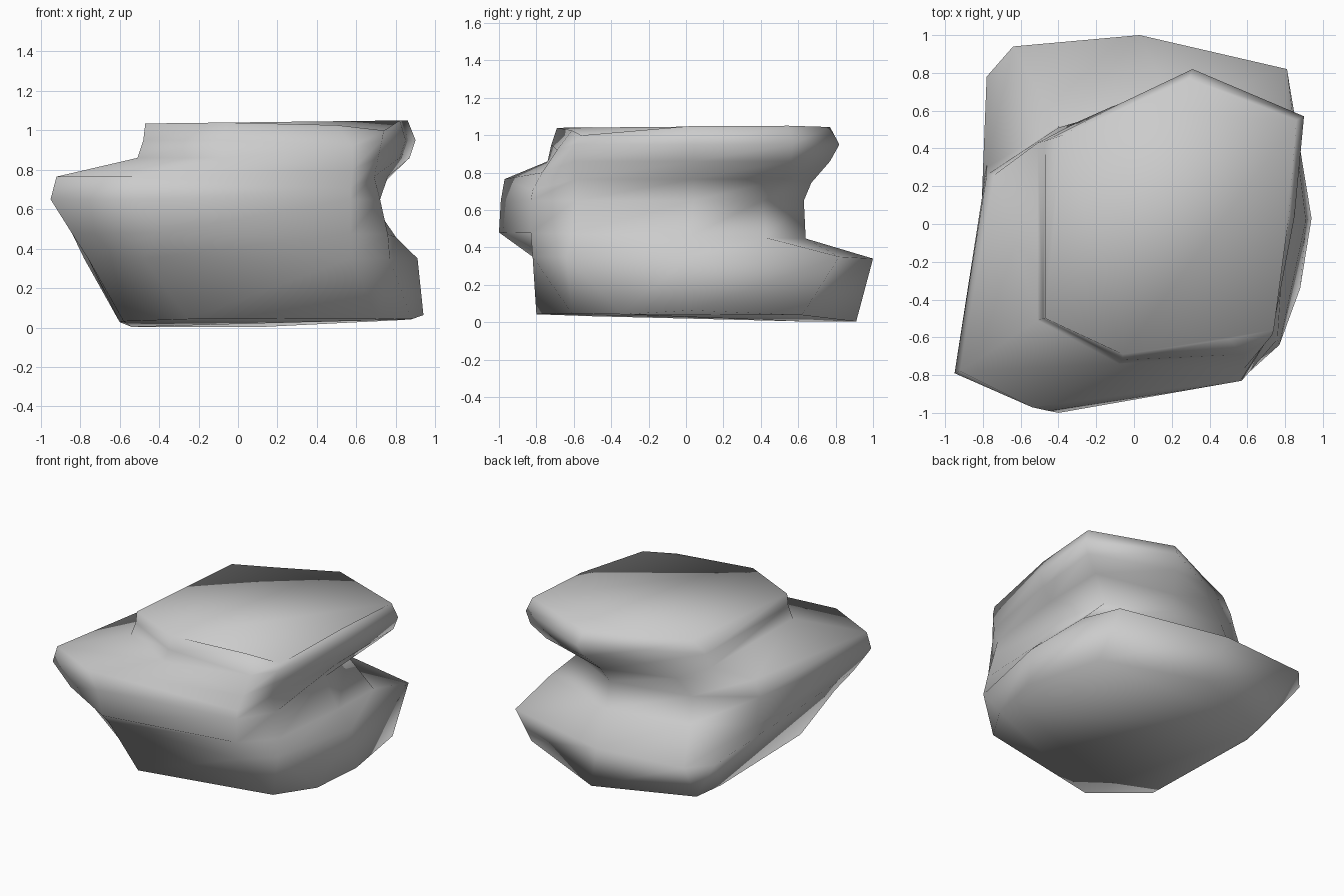
import bpy
import bmesh
from mathutils import Vector

# Remove the default cube only
default_cube = bpy.data.objects.get("Cube")
if default_cube:
    bpy.data.objects.remove(default_cube, do_unlink=True)


def make_material(name, colour):
    material = bpy.data.materials.new(name)
    material.use_nodes = True
    material.diffuse_color = colour
    shader = next(n for n in material.node_tree.nodes if n.type == "BSDF_PRINCIPLED")
    shader.inputs["Base Color"].default_value = colour
    shader.inputs["Roughness"].default_value = 0.9
    return material


def ring(outline, height, tilt_y=0.0, tilt_x=0.0):
    """Lift an outline to a height; a third number raises or lowers one corner."""
    return [Vector((x, y, height + tilt_y * y + tilt_x * x + sum(lift)))
            for x, y, *lift in outline]


def loft(name, rings, material):
    """Skin a stack of matching rings and close both ends."""
    bm = bmesh.new()
    stack = [[bm.verts.new(point) for point in points] for points in rings]
    count = len(stack[0])
    for lower, upper in zip(stack, stack[1:]):
        for i in range(count):
            j = (i + 1) % count
            bm.faces.new((lower[i], lower[j], upper[j], upper[i]))
    bm.faces.new(list(reversed(stack[0])))
    bm.faces.new(stack[-1])
    bmesh.ops.recalc_face_normals(bm, faces=bm.faces[:])
    for face in bm.faces:
        face.smooth = True
    mesh = bpy.data.meshes.new(name)
    bm.to_mesh(mesh)
    bm.free()
    mesh.materials.append(material)
    rock = bpy.data.objects.new(name, mesh)
    bpy.context.collection.objects.link(rock)
    return rock


# Outlines run from the front left corner round the right side to the left

# Underside, drawn in on the left and the back
underside = [(-.58, -.5), (-.25, -.8), (.71, -.61), (.88, -.34), (.94, .03, .03),
             (.82, .62, .02), (.13, .91), (-.54, .65), (-.6, .45, .02)]

# Lower slab, sticking out at the back
slab = [(-.76, -.64), (-.48, -.82), (.57, -.82), (.77, -.64), (.91, .02),
        (.81, .82), (.03, 1, -.01), (-.64, .94), (-.78, .78)]

# Waist, notched at the back
waist = [(-.84, -.74), (-.4, -1), (.57, -.83), (.76, -.61), (.8, .02),
         (.8, .43), (.2, .64), (-.4, .52), (-.78, .3)]

# Overhang, pushed out at the front left
overhang = [(-.95, -.79), (-.45, -.99), (.57, -.83), (.72, -.59), (.67, .04),
            (.6, .41), (.18, .63), (-.4, .51), (-.78, .26)]

# Ledge, running back to the foot of the cap and dipping at the right front
ledge = [(-.92, -.78), (-.54, -.97), (.57, -.82, -.06), (.69, -.59), (.76, .04),
         (.77, .52), (.22, .67, -.02), (-.3, .54), (-.74, .26)]

# Cap, leaning to the back right and sloping off at the right front
cap_foot = [(-.51, -.51), (-.08, -.74), (.58, -.77, -.06), (.71, -.6), (.82, .04),
            (.87, .56), (.29, .77), (-.12, .62), (-.51, .43)]
cap_rim = [(-.48, -.5), (-.06, -.72), (.58, -.69, -.03), (.73, -.59), (.85, .04),
           (.9, .57), (.31, .82), (-.09, .63), (-.47, .44)]
cap_top = [(-.47, -.5), (-.06, -.69), (.5, -.61, -.02), (.74, -.56, -.05),
           (.82, .04), (.86, .55), (.29, .77), (-.08, .6), (-.38, .47)]

stone = make_material("stone grey", (.6, .6, .6, 1))

loft("layered_rock", [
    ring(underside, .025, -.025, .01),
    ring(slab, .35),
    ring(waist, .46, -.02),
    ring(overhang, .65),
    ring(ledge, .765),
    ring(cap_foot, .86),
    ring(cap_rim, .95),
    ring(cap_top, 1.04, 0, .012),
], stone)
